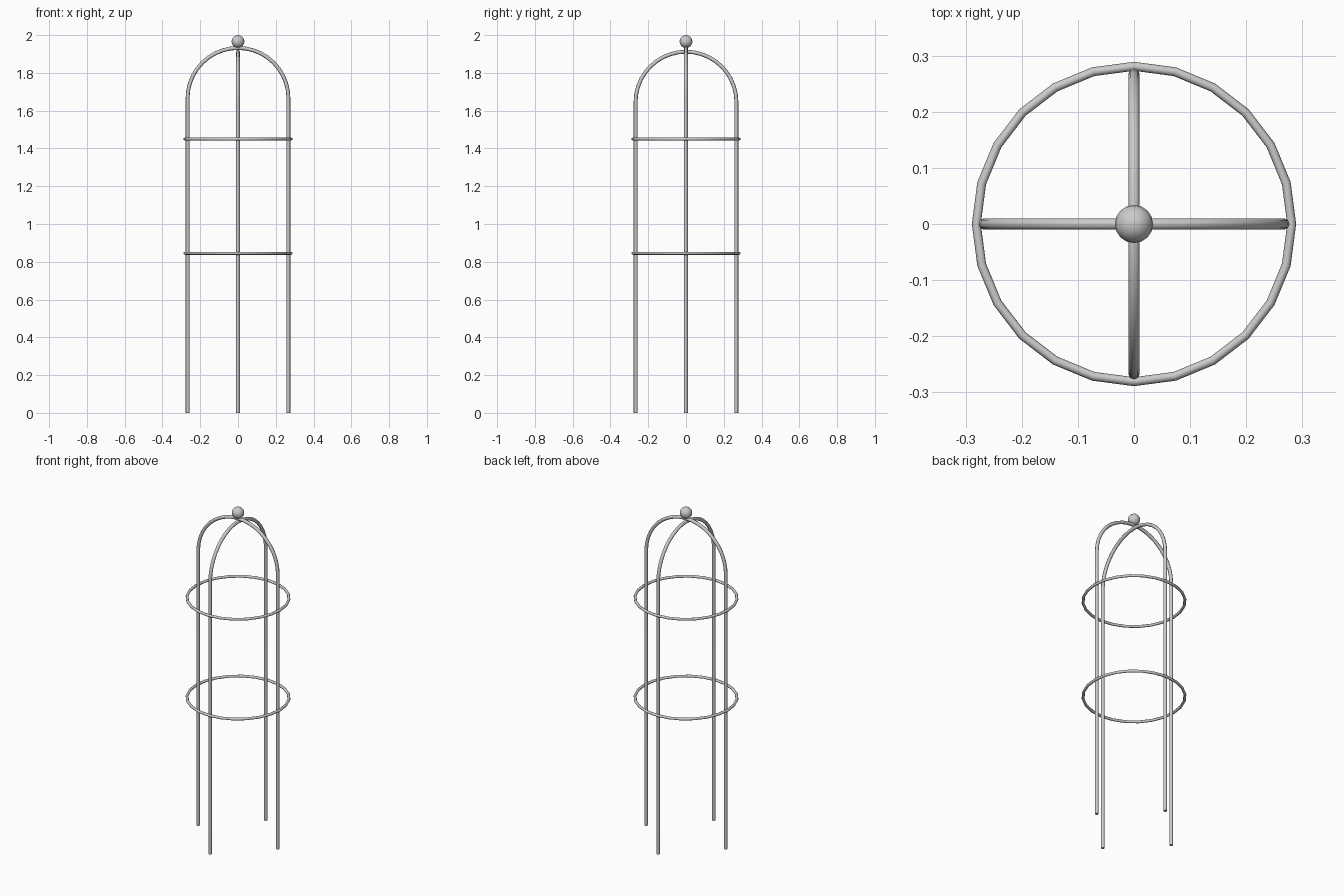
import bpy
from math import sin, cos, pi

if "Cube" in bpy.data.objects:
    bpy.data.objects.remove(bpy.data.objects["Cube"])

LEG_R = 0.267      # distance of the legs from the axis
TUBE_R = 0.0102    # leg tube radius


def smooth(obj, name):
    obj.name = name
    obj.data.name = name
    bpy.ops.object.select_all(action='DESELECT')
    obj.select_set(True)
    bpy.context.view_layer.objects.active = obj
    bpy.ops.object.shade_smooth_by_angle(angle=0.9)


def hoop(name, spring_z, turn, steps=20):
    """Two straight legs joined by a half-circle, swept as a capped tube."""
    pts = [(-LEG_R, 0)]
    for i in range(steps + 1):
        a = pi - pi * i / steps
        pts.append((LEG_R * cos(a), spring_z + LEG_R * sin(a)))
    pts.append((LEG_R, 0))
    curve = bpy.data.curves.new(name, 'CURVE')
    curve.dimensions = '3D'
    curve.bevel_depth = TUBE_R
    curve.bevel_resolution = 2
    curve.use_fill_caps = True
    spline = curve.splines.new('POLY')
    spline.points.add(len(pts) - 1)
    for p, (r, z) in zip(spline.points, pts):
        p.co = (r * cos(turn), r * sin(turn), z, 1)
    obj = bpy.data.objects.new(name, curve)
    bpy.context.collection.objects.link(obj)
    bpy.ops.object.select_all(action='DESELECT')
    obj.select_set(True)
    bpy.context.view_layer.objects.active = obj
    bpy.ops.object.convert(target='MESH')
    smooth(bpy.context.object, name)


# Crossing hoops, one slightly lower than the other
hoop("side_hoop", 1.665, 0)
hoop("front_back_hoop", 1.645, pi / 2)

# Horizontal rings around the legs
for name, z in (("lower_ring", 0.845), ("upper_ring", 1.45)):
    bpy.ops.mesh.primitive_torus_add(major_radius=0.281, minor_radius=0.008,
                                     major_segments=24, minor_segments=8,
                                     location=(0, 0, z))
    smooth(bpy.context.object, name)

# Ball finial
bpy.ops.mesh.primitive_uv_sphere_add(segments=16, ring_count=10, radius=0.034,
                                     location=(0, 0, 1.966))
smooth(bpy.context.object, "ball_finial")
